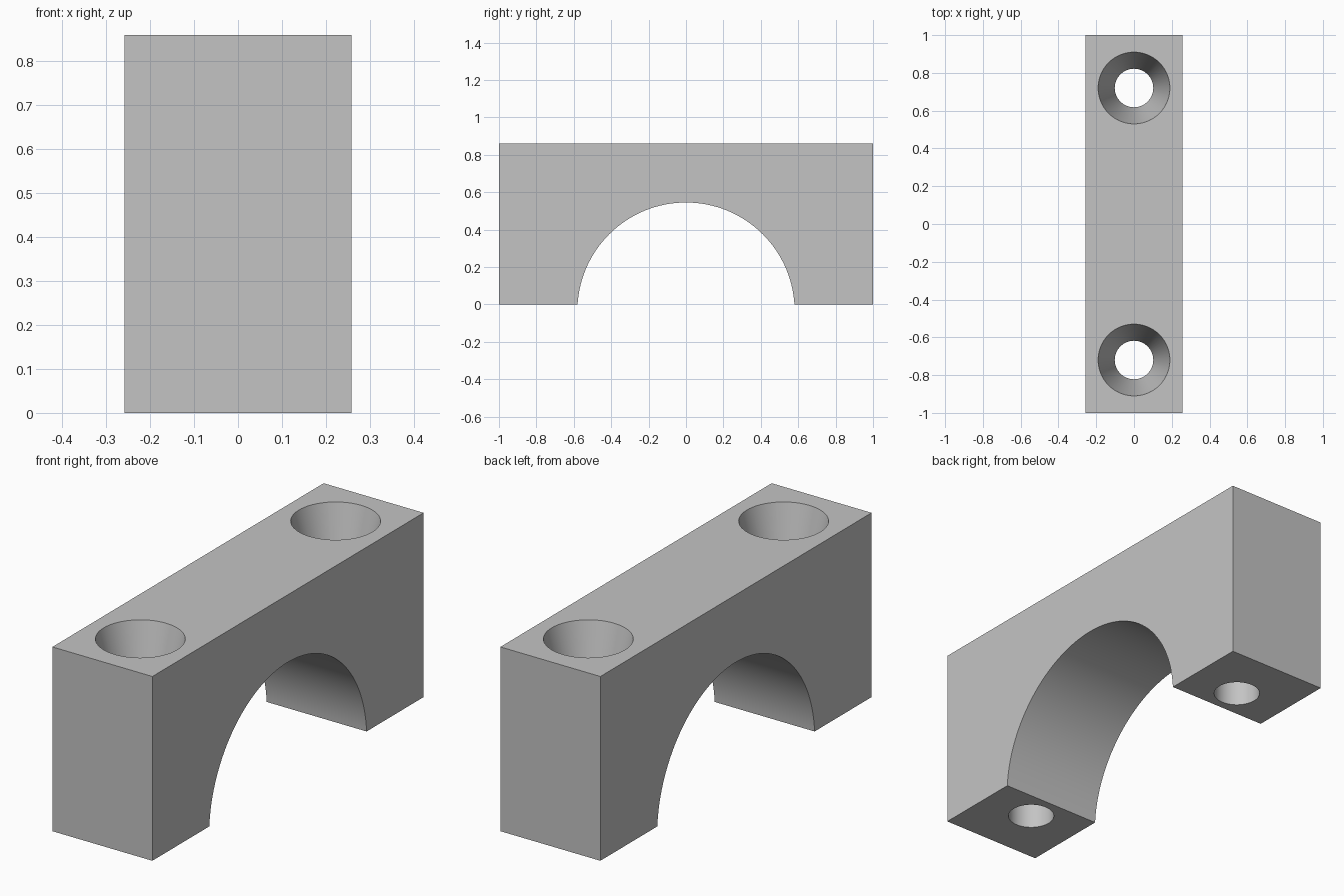
import bpy
import bmesh
import math
from mathutils import Matrix, Vector

WIDTH, LENGTH, HEIGHT = 0.516, 2.0, 0.86
ARCH_RADIUS, ARCH_CENTRE = 0.581, -0.036
HOLE_Y, HOLE_RADIUS, SINK_RADIUS, SINK_DEPTH = 0.72, 0.102, 0.19, 0.34

cube = bpy.data.objects.get("Cube")
if cube:
    bpy.data.objects.remove(cube, do_unlink=True)

grey = bpy.data.materials.new("plain grey")
grey.use_nodes = True
colour = (0.55, 0.55, 0.55, 1)
grey.diffuse_color = colour
grey.node_tree.nodes["Principled BSDF"].inputs["Base Color"].default_value = colour


def make_object(name, bm):
    bmesh.ops.recalc_face_normals(bm, faces=bm.faces)
    mesh = bpy.data.meshes.new(name)
    bm.to_mesh(mesh)
    bm.free()
    mesh.materials.append(grey)
    obj = bpy.data.objects.new(name, mesh)
    bpy.context.collection.objects.link(obj)
    return obj


def turned_solid(name, profile, y):
    """Spin a (radius, height) profile round a vertical axis."""
    bm = bmesh.new()
    verts = [bm.verts.new((r, 0, z)) for r, z in profile]
    edges = [bm.edges.new(pair) for pair in zip(verts, verts[1:])]
    bmesh.ops.spin(bm, geom=verts + edges, cent=(0, 0, 0), axis=(0, 0, 1),
                   angle=math.tau, steps=64)
    bmesh.ops.remove_doubles(bm, verts=bm.verts, dist=1e-5)
    bmesh.ops.translate(bm, verts=bm.verts, vec=(0, y, 0))
    return make_object(name, bm)


# Solid block
bm = bmesh.new()
bmesh.ops.create_cube(bm, size=1)
bmesh.ops.scale(bm, verts=bm.verts, vec=(WIDTH, LENGTH, HEIGHT))
bmesh.ops.translate(bm, verts=bm.verts, vec=(0, 0, HEIGHT / 2))
clamp = make_object("saddle_clamp", bm)

# Arch cutter, lying along x
bm = bmesh.new()
bmesh.ops.create_cone(bm, cap_ends=True, segments=128, radius1=ARCH_RADIUS,
                      radius2=ARCH_RADIUS, depth=WIDTH * 2,
                      matrix=Matrix.Translation(Vector((0, 0, ARCH_CENTRE)))
                      @ Matrix.Rotation(math.pi / 2, 4, "Y"))
cutters = [make_object("arch_cutter", bm)]

# Countersunk screw hole cutters, with the taper continued above the block
over = 0.05
mouth = SINK_RADIUS + over * (SINK_RADIUS - HOLE_RADIUS) / SINK_DEPTH
profile = [(0, -over), (HOLE_RADIUS, -over), (HOLE_RADIUS, HEIGHT - SINK_DEPTH),
           (mouth, HEIGHT + over), (0, HEIGHT + over)]
for side, label in ((-1, "front"), (1, "back")):
    cutters.append(turned_solid(label + "_hole_cutter", profile, side * HOLE_Y))

# Cut the arch and holes
bpy.ops.object.select_all(action="DESELECT")
bpy.context.view_layer.objects.active = clamp
clamp.select_set(True)
for cutter in cutters:
    cutter.hide_render = True
    cut = clamp.modifiers.new(cutter.name, "BOOLEAN")
    cut.operation = "DIFFERENCE"
    cut.solver = "EXACT"
    cut.object = cutter
    bpy.ops.object.modifier_apply(modifier=cut.name)
    bpy.data.objects.remove(cutter, do_unlink=True)

# Smooth curved walls, crisp edges
bpy.ops.object.shade_smooth_by_angle(angle=math.radians(12))
